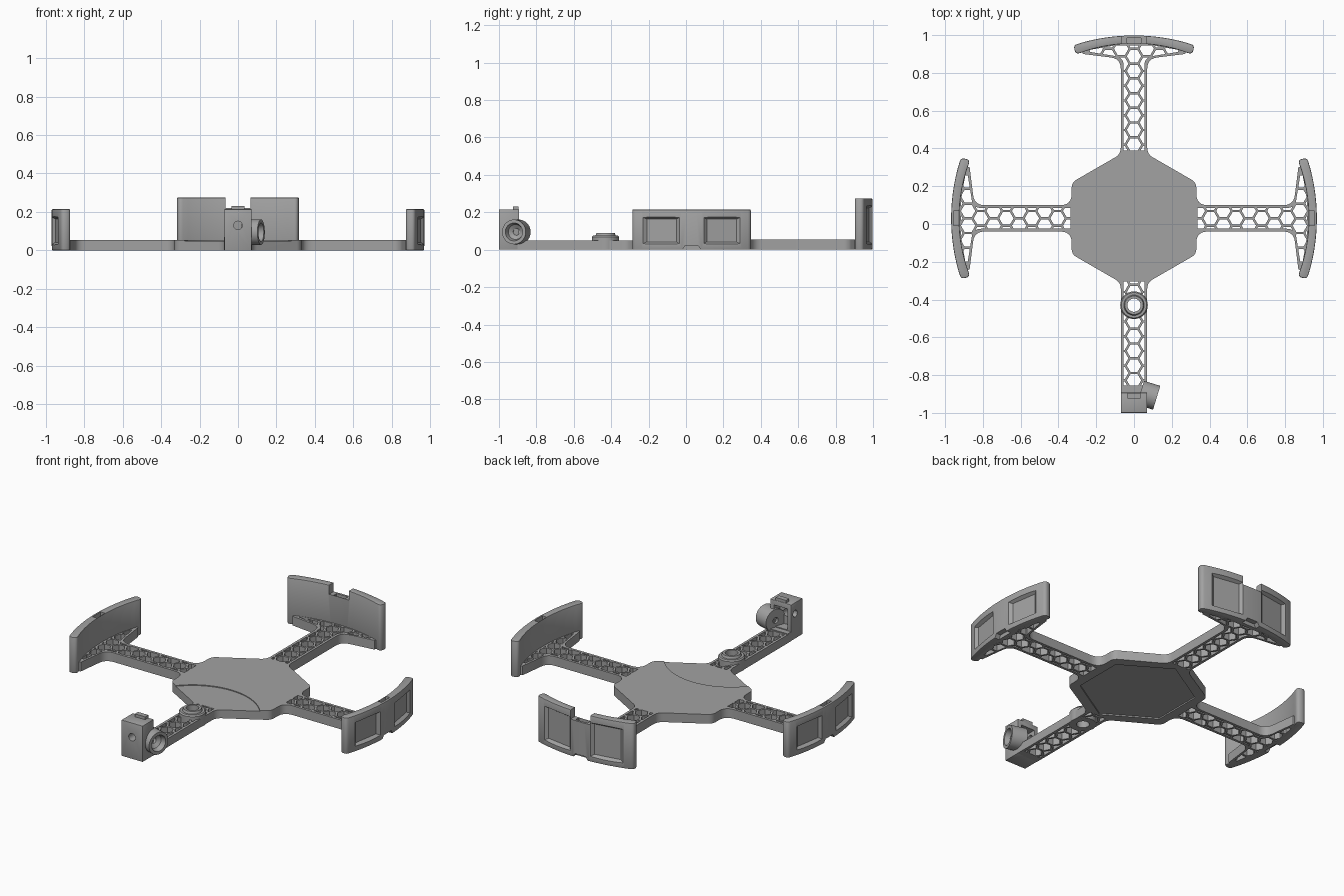
import bpy, bmesh
from math import sin, cos, tan, pi, radians, sqrt
from mathutils import Vector, Matrix

cube = bpy.data.objects.get("Cube")
if cube:
    bpy.data.objects.remove(cube)

grey = bpy.data.materials.new("plain grey plastic")
grey.use_nodes = True
COLOUR = (0.36, 0.36, 0.36, 1)
grey.diffuse_color = COLOUR
grey.node_tree.nodes["Principled BSDF"].inputs["Base Color"].default_value = COLOUR

CY = 0.03        # y of the hub centre
PLATE = 0.055    # frame thickness


def finish(name, bm):
    bmesh.ops.recalc_face_normals(bm, faces=bm.faces)
    mesh = bpy.data.meshes.new(name)
    bm.to_mesh(mesh)
    bm.free()
    mesh.materials.append(grey)
    ob = bpy.data.objects.new(name, mesh)
    bpy.context.collection.objects.link(ob)
    return ob


def prism(name, outlines, z0, z1):
    bm = bmesh.new()
    for pts in outlines:
        face = bm.faces.new([bm.verts.new((p[0], p[1], z0)) for p in pts])
        new = bmesh.ops.extrude_face_region(bm, geom=[face])["geom"]
        for v in new:
            if isinstance(v, bmesh.types.BMVert):
                v.co.z = z1
    return finish(name, bm)


def box(name, lo, hi):
    (x0, y0, z0), (x1, y1, z1) = lo, hi
    return prism(name, [[(x0, y0), (x1, y0), (x1, y1), (x0, y1)]], z0, z1)


def lathe(name, profile, matrix, steps=40):
    bm = bmesh.new()
    vs = [bm.verts.new((r, 0, z)) for r, z in profile]
    es = [bm.edges.new((vs[i - 1], vs[i])) for i in range(len(vs))]
    bmesh.ops.spin(bm, geom=vs + es, cent=(0, 0, 0), axis=(0, 0, 1),
                   angle=2 * pi, steps=steps)
    bmesh.ops.remove_doubles(bm, verts=bm.verts, dist=1e-5)
    bm.transform(matrix)
    return finish(name, bm)


def rod(name, radius, start, axis, length):
    circle = [(radius * cos(a * pi / 16), radius * sin(a * pi / 16)) for a in range(32)]
    ob = prism(name, [circle], 0, length)
    turn = Vector(axis).to_track_quat('Z', 'Y').to_matrix().to_4x4()
    ob.data.transform(Matrix.Translation(start) @ turn)
    return ob


def apply(ob, mod):
    bpy.context.view_layer.objects.active = ob
    bpy.ops.object.modifier_apply(modifier=mod.name)


def cut(ob, cutter, operation='DIFFERENCE'):
    mod = ob.modifiers.new("cut", 'BOOLEAN')
    mod.operation, mod.solver, mod.object = operation, 'EXACT', cutter
    apply(ob, mod)
    bpy.data.objects.remove(cutter)


def soften(ob, width):
    mod = ob.modifiers.new("bevel", 'BEVEL')
    mod.width, mod.segments, mod.angle_limit = width, 2, radians(45)
    apply(ob, mod)


def fillet(pts, n=6):
    """Round every corner that carries a radius as third value."""
    out = []
    for i, p in enumerate(pts):
        c = Vector(p[:2])
        if len(p) < 3:
            out.append(c)
            continue
        a = (Vector(pts[i - 1][:2]) - c).normalized()
        b = (Vector(pts[(i + 1) % len(pts)][:2]) - c).normalized()
        t = p[2] * tan((pi - a.angle(b)) / 2)
        for k in range(n + 1):
            s = k / n
            out.append(c + a * t * (1 - s) ** 2 + b * t * s ** 2)
    return out


def turned(pts, angle):
    c, s = round(cos(angle)), round(sin(angle))
    return [(p[0] * c - p[1] * s, p[0] * s + p[1] * c, *p[2:]) for p in pts]


def centred(pts):
    return [(p[0], p[1] + CY) for p in pts]


def both(half):
    """Complete an outline that is symmetric about the local x axis."""
    return half + [(p[0], -p[1], *p[2:]) for p in reversed(half)]


# Frame: hub plate, three arms with flared ends and one plain front arm
paddle = [(0.845, -0.07, 0.06), (0.87, -0.27), (0.9, -0.28), (0.935, 0),
          (0.9, 0.28), (0.87, 0.27), (0.845, 0.07, 0.06)]
right = [(0.07, -0.93), (0.07, -0.34, 0.06), (0.33, -0.19, 0.05), (0.33, -0.07, 0.06)]
right += paddle + [(x, -y, r) for x, y, r in reversed(right[1:])]
left = [(-p[0], *p[1:]) for p in reversed(right)]
frame = prism("frame", [centred(fillet(right + turned(paddle, pi / 2) + left))], 0, PLATE)

# Honeycomb openings, trimmed to a window in each arm
PITCH, CELL = 0.078, 0.038
cells = []
for i in range(-14, 15):
    for j in range(-13, 13):
        x, y = i * PITCH * sqrt(0.75), (j + 0.5 * (i % 2)) * PITCH
        small, large = sorted((abs(x), abs(y)))
        if 0.3 < large < 1 and (small < 0.1 or (large > 0.8 and small < 0.3)):
            cells.append(centred([(x + CELL * cos(k * pi / 3), y + CELL * sin(k * pi / 3))
                                  for k in range(6)]))
window = both([(0.335, -0.055), (0.852, -0.055, 0.05), (0.882, -0.24), (0.893, -0.23),
               (0.915, -0.1)])
back_window = [(max(p[0], 0.36), *p[1:]) for p in window]
front_window = both([(0.335, -0.055), (0.885, -0.055)])
windows = [centred(fillet(turned(w, a))) for w, a in (
    (window, 0), (back_window, pi / 2), (window, pi), (front_window, -pi / 2))]
honeycomb = prism("honeycomb_cutter", cells, -0.05, 0.1)
cut(honeycomb, prism("window_cutter", windows, -0.02, 0.08), 'INTERSECT')
cut(frame, honeycomb)

# Round clearance step on the front part of the hub, around the ring
RING_Y = -0.43
step = [(0.367 * cos(k * pi / 40), RING_Y + 0.367 * sin(k * pi / 40)) for k in range(41)]
cut(frame, prism("step_cutter", [step + [(-0.367, -1.1), (0.367, -1.1)]], 0.05, 0.1))
cut(frame, rod("ring_cutter", 0.06, (0, RING_Y, -0.1), (0, 0, 1), 0.3))

# Shallow hexagonal recess under the hub
recess = [(0.28 * sx, y * sx) for sx in (1, -1) for y in (-0.15, 0.15)]
recess = recess[:2] + [(0, 0.32)] + recess[2:] + [(0, -0.32)]
cut(frame, prism("recess_cutter", [centred(recess)], -0.05, 0.008))

# Guide ring on the front arm
lathe("guide_ring", [(0.035, 0), (0.073, 0), (0.073, 0.068), (0.067, 0.075),
                     (0.054, 0.075), (0.049, 0.089), (0.035, 0.089)],
      Matrix.Translation((0, RING_Y, 0)))


def arc(radius, x_mid, reach, n=24):
    ys = [reach * (2 * k / n - 1) for k in range(n + 1)]
    return [(x_mid - radius + sqrt(radius ** 2 - y * y), y) for y in ys]


def panel_cutter(side, z0, z1):
    """Tapered block that sinks a panel into the curved outer face."""
    bm = bmesh.new()
    bmesh.ops.create_cube(bm, size=2)
    for v in bm.verts:
        s = v.co.x
        v.co = (s * 0.018, v.co.y * (0.103 + 0.023 * s),
                v.co.z * ((z1 - z0) / 2 + 0.012 * s))
    a = side * 0.16
    bm.transform(Matrix.Translation((0.954, side * 0.163, (z0 + z1) / 2))
                 @ Matrix.Rotation(a, 4, 'Z'))
    return finish("panel_cutter", bm)


def wall(name, angle, height, notched=False):
    outer, inner = arc(1.025, 0.968, 0.32), arc(0.85, 0.925, 0.31)[::-1]
    outline = outer + inner
    for k, r in ((0, 0.022), (24, 0.022), (25, 0.022), (49, 0.022)):
        outline[k] = (*outline[k], r)
    # Drop the arc points next to the rounded tips
    outline = [p for k, p in enumerate(outline) if k not in (1, 23, 26, 48)]
    ob = prism(name, [fillet(outline, 4)], 0, height)
    soften(ob, 0.005)
    for side in (1, -1):
        cut(ob, panel_cutter(side, 0.03, height - 0.04))
    # Tapered notch at the foot
    foot = prism("foot_cutter", [[(-0.055, -0.01), (0.055, -0.01), (0.035, 0.022),
                                  (-0.035, 0.022)]], 0.938, 1.1)
    foot.data.transform(Matrix(((0, 0, 1, 0), (1, 0, 0, 0), (0, 1, 0, 0), (0, 0, 0, 1))))
    cut(ob, foot)
    top = height
    if notched:
        top = 0.22
        cut(ob, box("notch_cutter", (0.8, -0.065, top), (1.1, 0.065, 0.5)))
    # Latch slot in the top edge
    cut(ob, box("slot_cutter", (0.927, -0.038, top - 0.025), (0.955, 0.038, 0.4)))
    ob.data.transform(Matrix.Translation((0, CY, 0)) @ Matrix.Rotation(angle, 4, 'Z'))


wall("left_wall", 0, 0.215)
wall("right_wall", pi, 0.215)
wall("back_wall", pi / 2, 0.275, notched=True)

# Front block with a rear pocket, a front hole and a side hole
block = box("front_block", (-0.07, -1, 0), (0.07, -0.893, 0.215))
soften(block, 0.003)
cut(block, box("pocket_cutter", (-0.045, -0.95, 0.06), (0.045, -0.8, 0.185)))
cut(block, rod("front_hole_cutter", 0.022, (0, -1.1, 0.13), (0, 1, 0), 0.17))
cut(block, rod("side_hole_cutter", 0.02, (-0.2, -0.93, 0.15), (1, 0, 0), 0.2))
box("block_foot", (-0.07, -0.9, 0), (0.07, -0.86, PLATE))
box("block_latch", (-0.034, -0.925, 0.21), (0.034, -0.895, 0.232))

# Angled tube leaving the block toward the left side
aim = Vector((cos(radians(17)), -sin(radians(17)), 0))
turn = aim.to_track_quat('Z', 'Y').to_matrix().to_4x4()
lathe("angled_tube", [(0.018, 0), (0.066, 0), (0.066, 0.09), (0.048, 0.09),
                      (0.04, 0.06), (0.018, 0.045)],
      Matrix.Translation(Vector((0.12, -0.92, 0.095)) - aim * 0.09) @ turn)

# Smooth the curves, keep the hard edges
bpy.ops.object.select_all(action='DESELECT')
for ob in bpy.context.collection.objects:
    if ob.type == 'MESH' and grey.name in ob.data.materials:
        ob.select_set(True)
        bpy.context.view_layer.objects.active = ob
bpy.ops.object.shade_smooth_by_angle(angle=radians(30))
